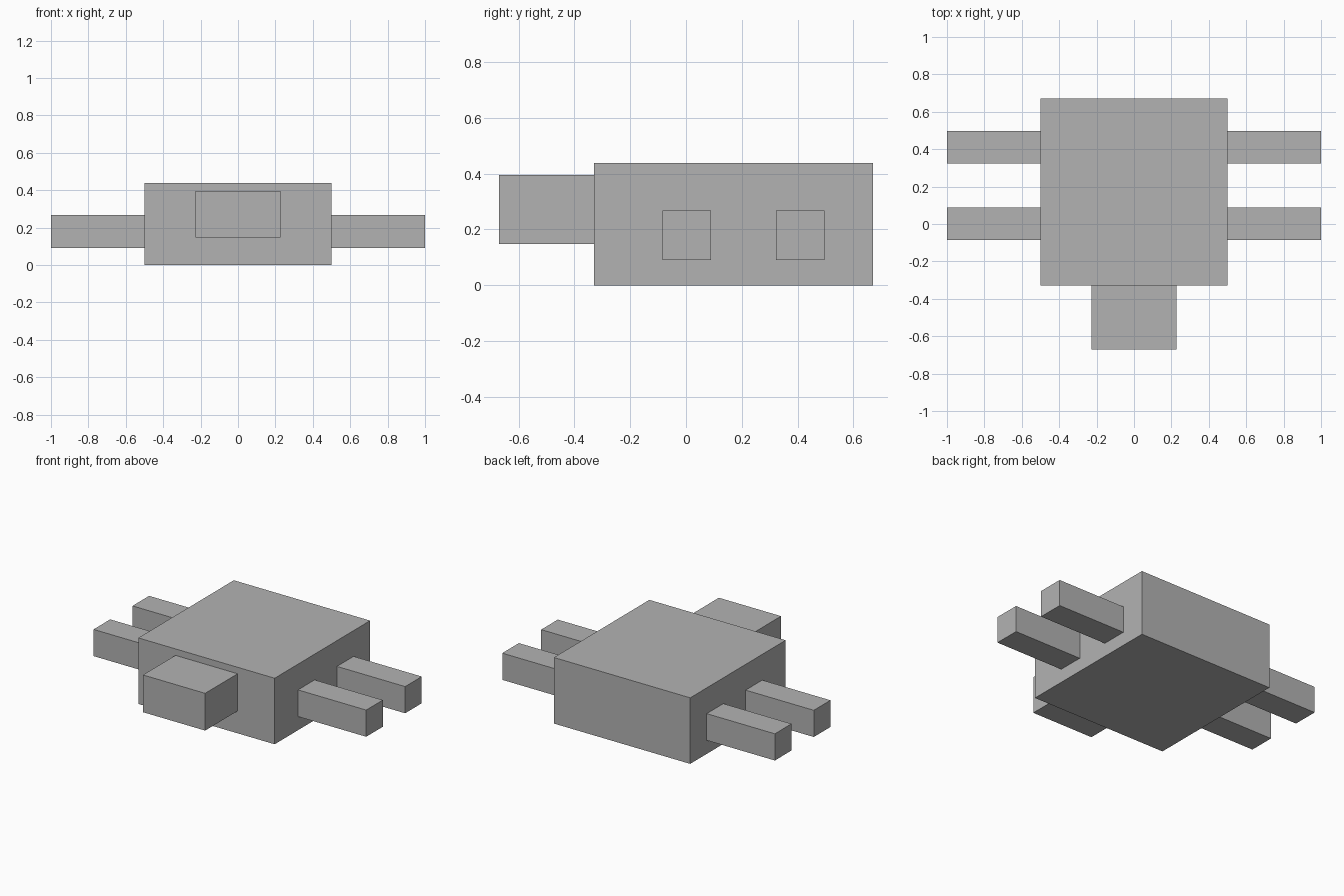
import bpy

old = bpy.data.objects.get("Cube")
if old:
    bpy.data.objects.remove(old, do_unlink=True)

# Single flat grey
GREY = (0.45, 0.45, 0.45, 1.0)
grey = bpy.data.materials.new("plain_grey")
grey.use_nodes = True
grey.diffuse_color = GREY
grey.node_tree.nodes["Principled BSDF"].inputs["Base Color"].default_value = GREY


def box(name, low, high):
    """Add a box spanning two opposite corners."""
    centre = [(a + b) / 2 for a, b in zip(low, high)]
    bpy.ops.mesh.primitive_cube_add(size=1, location=centre)
    ob = bpy.context.object
    ob.name = name
    ob.scale = [b - a for a, b in zip(low, high)]
    bpy.ops.object.transform_apply(location=False, rotation=False, scale=True)
    ob.data.materials.append(grey)
    return ob


# Body and head
box("body", (-0.5, -0.33, 0), (0.5, 0.67, 0.438))
box("head", (-0.228, -0.67, 0.148), (0.228, -0.33, 0.395))

# Four legs reaching out sideways
for place, y in (("front", 0.002), ("back", 0.41)):
    for side, x in (("left", 0.75), ("right", -0.75)):
        box(f"{place}_{side}_leg",
            (x - 0.25, y - 0.087, 0.09), (x + 0.25, y + 0.087, 0.267))
